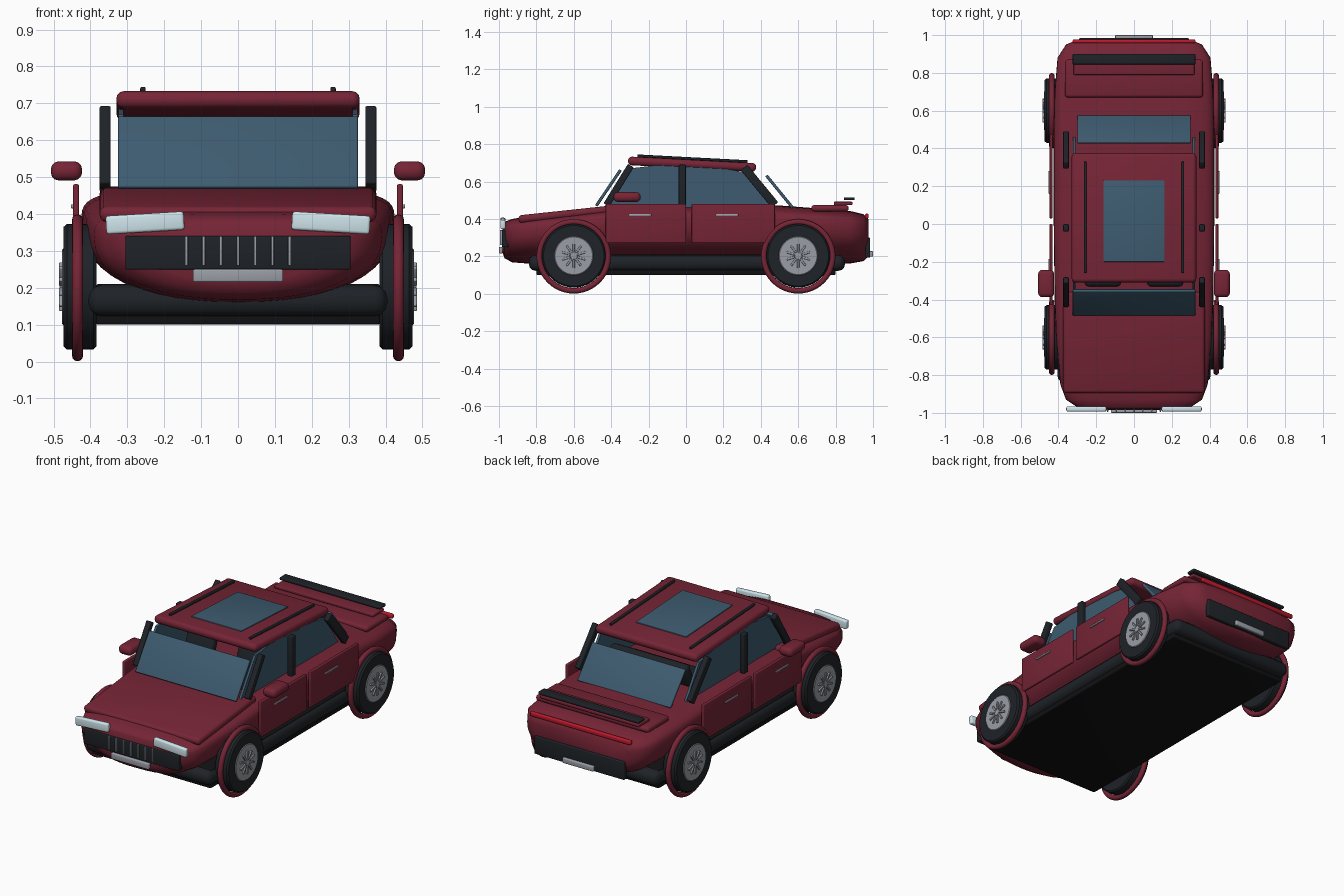
import bpy, bmesh, math
from mathutils import Matrix, Vector

if "Cube" in bpy.data.objects:
    bpy.data.objects.remove(bpy.data.objects["Cube"])


def material(name, rgb):
    m = bpy.data.materials.new(name)
    m.diffuse_color = (*rgb, 1)
    m.use_nodes = True
    m.node_tree.nodes["Principled BSDF"].inputs["Base Color"].default_value = m.diffuse_color
    return m


RED = material("red_paint", (0.18, 0.018, 0.036))
BLACK = material("black_trim", (0.013, 0.016, 0.02))
UNDER = material("underside_black", (0.006, 0.006, 0.007))
GLASS = material("blue_glass", (0.047, 0.105, 0.16))
LAMP = material("lamp_glass", (0.62, 0.78, 0.83))
METAL = material("metal", (0.32, 0.34, 0.38))
TAIL = material("tail_red", (0.5, 0.01, 0.025))


def finish(name, bm, mat, angle=35):
    bmesh.ops.recalc_face_normals(bm, faces=bm.faces)
    me = bpy.data.meshes.new(name)
    bm.to_mesh(me)
    bm.free()
    me.polygons.foreach_set("use_smooth", [True] * len(me.polygons))
    me.set_sharp_from_angle(angle=math.radians(angle))
    me.materials.append(mat)
    ob = bpy.data.objects.new(name, me)
    bpy.context.collection.objects.link(ob)
    return ob


def box(name, loc, size, mat, bevel=0.005, rot=None):
    bm = bmesh.new()
    bmesh.ops.create_cube(bm, size=1)
    bmesh.ops.scale(bm, vec=size, verts=bm.verts)
    if bevel:
        bmesh.ops.bevel(bm, geom=bm.edges[:], offset=bevel, segments=3, profile=0.5, affect='EDGES')
    bmesh.ops.transform(bm, matrix=Matrix.Translation(loc) @ (rot or Matrix()), verts=bm.verts)
    return finish(name, bm, mat)


def strut(name, p, q, x, width, thick, mat, bevel=0.005):
    """Slab running from p to q in the side (y, z) plane."""
    (y0, z0), (y1, z1) = p, q
    rot = Matrix.Rotation(math.atan2(z1 - z0, y1 - y0), 4, 'X')
    size = (width, math.hypot(y1 - y0, z1 - z0), thick)
    return box(name, (x, (y0 + y1) / 2, (z0 + z1) / 2), size, mat, bevel, rot)


def lathe_x(name, profile, centre, mat, closed=False, n=48):
    """Revolve (x, radius) points about an x-aligned axle."""
    bm = bmesh.new()
    rings = [[bm.verts.new((x, centre[0] + r * math.cos(2 * math.pi * i / n),
                            centre[1] + r * math.sin(2 * math.pi * i / n))) for i in range(n)]
             for x, r in profile]
    pairs = list(zip(rings, rings[1:])) + ([(rings[-1], rings[0])] if closed else [])
    for a, b in pairs:
        for i in range(n):
            bm.faces.new((a[i], a[(i + 1) % n], b[(i + 1) % n], b[i]))
    if not closed:
        bm.faces.new(rings[0])
        bm.faces.new(rings[-1])
    return finish(name, bm, mat)


def prism_x(name, outline, x, thick, mat):
    bm = bmesh.new()
    f = bm.faces.new([bm.verts.new((x - thick / 2, y, z)) for y, z in outline])
    r = bmesh.ops.extrude_face_region(bm, geom=[f])
    bmesh.ops.translate(bm, vec=(thick, 0, 0), verts=[v for v in r["geom"] if isinstance(v, bmesh.types.BMVert)])
    return finish(name, bm, mat)


# Body shell: rounded sections lofted along the length (y, half width, bottom, top)
stations = [(-0.98, 0.25, 0.22, 0.37), (-0.97, 0.30, 0.19, 0.385), (-0.93, 0.36, 0.168, 0.4),
            (-0.85, 0.39, 0.162, 0.413), (-0.6, 0.412, 0.16, 0.44), (-0.4, 0.42, 0.16, 0.465),
            (0, 0.425, 0.16, 0.473), (0.5, 0.425, 0.16, 0.472), (0.7, 0.42, 0.16, 0.457),
            (0.88, 0.405, 0.162, 0.442), (0.95, 0.36, 0.175, 0.425), (0.975, 0.3, 0.2, 0.4)]
bm = bmesh.new()
rings = []
N = 48
for y, w, zb, zt in stations:
    ring = []
    zc = zb + 0.7 * (zt - zb)
    for i in range(N):
        c, s = math.cos(2 * math.pi * i / N), math.sin(2 * math.pi * i / N)
        e = 2 / 3.6 if s > 0 else 2 / 2.3
        h = zt - zc if s > 0 else zc - zb
        ring.append(bm.verts.new((w * math.copysign(abs(c) ** e, c), y,
                                  zc + h * math.copysign(abs(s) ** e, s))))
    rings.append(ring)
for a, b in zip(rings, rings[1:]):
    for i in range(N):
        bm.faces.new((a[i], a[(i + 1) % N], b[(i + 1) % N], b[i]))
bm.faces.new(rings[0])
bm.faces.new(rings[-1])
finish("body_shell", bm, RED, 50)

# Underbody and sill band
box("underbody", (0, 0, 0.155), (0.77, 1.6, 0.11), UNDER, 0.006)
box("sill_band", (0, 0.005, 0.165), (0.81, 1.69, 0.084), BLACK, 0.035)

# Hood, trunk lid, roof
strut("hood", (-0.895, 0.398), (-0.36, 0.455), 0, 0.75, 0.042, RED, 0.018)
box("trunk_lid", (0, 0.77, 0.457), (0.73, 0.2, 0.034), RED, 0.015)
strut("roof", (-0.31, 0.711), (0.375, 0.675), 0, 0.66, 0.046, RED, 0.02)
strut("sunroof", (-0.2, 0.727), (0.23, 0.705), 0, 0.325, 0.012, GLASS, 0.003)

# Front and rear glass
strut("windshield", (-0.48, 0.47), (-0.35, 0.662), 0, 0.65, 0.016, GLASS)
strut("rear_window", (0.57, 0.46), (0.43, 0.632), 0, 0.6, 0.016, GLASS)

# Nose: grille, slats, plate
box("grille", (0, -0.967, 0.295), (0.61, 0.035, 0.092), BLACK)
for i in range(7):
    box("grille_slat", (-0.14 + 0.0467 * i, -0.988, 0.3), (0.008, 0.012, 0.08), METAL, 0.002)
box("front_plate", (0, -0.99, 0.233), (0.245, 0.02, 0.035), METAL)

# Tail: light bar, panel, plate, spoiler
box("tail_light_bar", (0, 0.967, 0.415), (0.65, 0.02, 0.026), TAIL, 0.007)
box("rear_panel", (0, 0.972, 0.247), (0.58, 0.026, 0.105), BLACK)
box("rear_plate", (0, 0.99, 0.213), (0.2, 0.02, 0.03), METAL)
box("spoiler_base", (0, 0.84, 0.483), (0.64, 0.1, 0.018), RED)
box("spoiler_blade", (0, 0.873, 0.508), (0.65, 0.056, 0.016), BLACK)

# Rear bench
box("rear_bench", (0, 0.22, 0.47), (0.5, 0.16, 0.08), BLACK, 0.02)
strut("rear_bench_back", (0.28, 0.46), (0.34, 0.6), 0, 0.5, 0.05, BLACK, 0.02)

for s in (1, -1):
    # Cabin pillars, windows and roof rails
    strut("front_pillar", (-0.425, 0.475), (-0.295, 0.685), s * 0.36, 0.03, 0.036, BLACK)
    box("middle_pillar", (s * 0.36, -0.02, 0.575), (0.03, 0.038, 0.23), BLACK)
    strut("rear_pillar", (0.475, 0.475), (0.31, 0.675), s * 0.36, 0.03, 0.046, BLACK)
    prism_x("side_window", [(-0.44, 0.46), (-0.3, 0.67), (-0.15, 0.688), (0.2, 0.67),
                            (0.34, 0.645), (0.46, 0.46)], s * 0.317, 0.014, GLASS)
    strut("roof_rail", (-0.26, 0.738), (0.33, 0.707), s * 0.258, 0.014, 0.014, BLACK, 0.004)

    # Doors, handles, mirrors, headlights, front seats
    for y0, y1, h in ((-0.43, 0.0, -0.245), (0.03, 0.475, 0.22)):
        box("door", (s * 0.439, (y0 + y1) / 2, 0.376), (0.016, y1 - y0, 0.21), RED)
        box("door_handle", (s * 0.448, h, 0.421), (0.01, 0.12, 0.011), METAL, 0.003)
    box("side_mirror", (s * 0.465, -0.315, 0.517), (0.085, 0.145, 0.052), RED, 0.022)
    box("headlight", (s * 0.252, -0.979, 0.376), (0.212, 0.027, 0.05), LAMP, 0.008,
        Matrix.Rotation(s * 0.06, 4, 'Y'))
    box("front_seat", (s * 0.165, -0.22, 0.47), (0.19, 0.22, 0.07), BLACK, 0.02)
    strut("front_seat_back", (-0.13, 0.46), (-0.07, 0.63), s * 0.165, 0.18, 0.05, BLACK, 0.02)

    # Wheels with surrounding arch rings
    for y in (-0.6, 0.6):
        c = (y, 0.203)
        lathe_x("tyre", [(s * a, r) for a, r in ((0.384, 0.1), (0.384, 0.162), (0.392, 0.17),
                ((0.464), 0.17), (0.473, 0.162), (0.473, 0.1))], c, BLACK)
        lathe_x("rim", [(s * 0.44, 0.104), (s * 0.474, 0.104), (s * 0.477, 0.1)], c, METAL)
        lathe_x("hub", [(s * 0.47, 0.02), (s * 0.484, 0.018)], c, METAL, n=24)
        for k in range(10):
            a = Matrix.Rotation(2 * math.pi * k / 10, 4, 'X')
            p = a @ Vector((0, 0, 0.043))
            box("spoke", (s * 0.478, c[0] + p.y, c[1] + p.z), (0.014, 0.011, 0.046), METAL, 0.003, a)
        lathe_x("arch_ring", [(s * 0.435 + 0.015 * math.cos(t * math.pi / 6),
                               0.184 + 0.015 * math.sin(t * math.pi / 6)) for t in range(12)],
                (y, 0.2), RED, closed=True)
